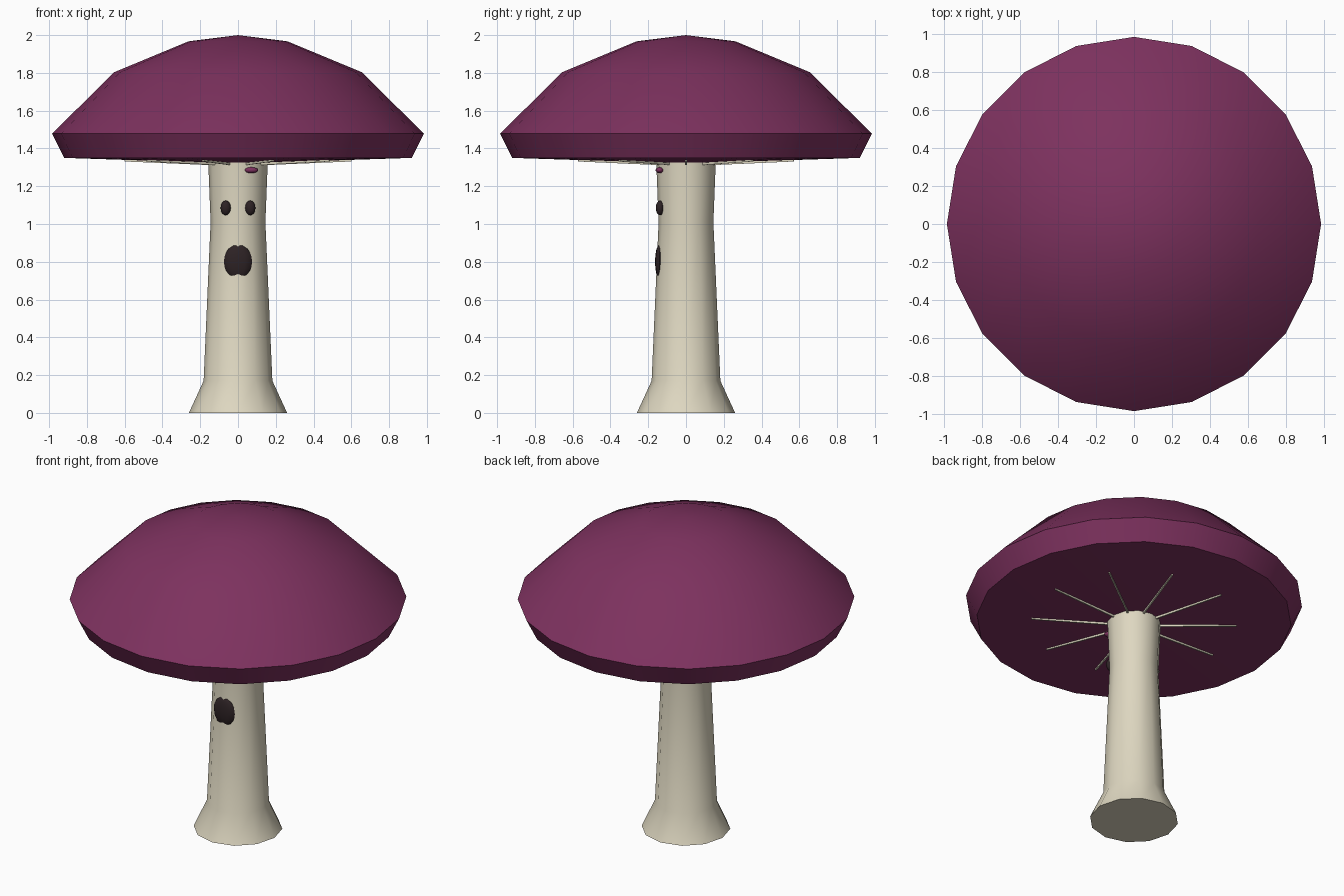
import bpy, bmesh, math
from mathutils import Matrix, Vector

if "Cube" in bpy.data.objects:
    bpy.data.objects.remove(bpy.data.objects["Cube"])


def material(name, rgb):
    m = bpy.data.materials.new(name)
    m.diffuse_color = (*rgb, 1)
    m.use_nodes = True
    m.node_tree.nodes["Principled BSDF"].inputs["Base Color"].default_value = m.diffuse_color
    return m


PURPLE = material("plum purple", (0.205, 0.031, 0.113))
CREAM = material("cream", (0.73, 0.68, 0.53))
DARK = material("dark brown", (0.026, 0.016, 0.018))


def finish(bm, name, mat, angle=None):
    bmesh.ops.recalc_face_normals(bm, faces=bm.faces[:])
    me = bpy.data.meshes.new(name)
    bm.to_mesh(me)
    bm.free()
    me.materials.append(mat)
    ob = bpy.data.objects.new(name, me)
    bpy.context.collection.objects.link(ob)
    if angle is not None:
        bpy.ops.object.select_all(action='DESELECT')
        ob.select_set(True)
        bpy.context.view_layer.objects.active = ob
        bpy.ops.object.shade_smooth_by_angle(angle=math.radians(angle))
    return ob


def lathe(name, profile, sides, mat, angle):
    """Revolve (radius, z) points; radius 0 closes to a point."""
    bm = bmesh.new()
    rings = []
    for r, z in profile:
        if r == 0:
            rings.append([bm.verts.new((0, 0, z))] * sides)
        else:
            rings.append([bm.verts.new((r * math.cos(2 * math.pi * i / sides),
                                        r * math.sin(2 * math.pi * i / sides), z))
                          for i in range(sides)])
    for a, b in zip(rings, rings[1:]):
        for i in range(sides):
            j = (i + 1) % sides
            bm.faces.new(list(dict.fromkeys((a[i], a[j], b[j], b[i]))))
    return finish(bm, name, mat, angle)


def blob(name, centre, radii, mat, segments=12, rings=8):
    """Flattened ball pressed into the stem."""
    bm = bmesh.new()
    mtx = Matrix.Translation(Vector(centre)) @ Matrix.Diagonal((*radii, 1))
    bmesh.ops.create_uvsphere(bm, u_segments=segments, v_segments=rings,
                              radius=1, matrix=mtx)
    return finish(bm, name, mat, 60)


# Cap: low dome, turned-in rim, shallow underside
lathe("cap", [(0, 2.0), (0.262, 1.967), (0.657, 1.803), (0.984, 1.478),
              (0.92, 1.35), (0, 1.32)], 20, PURPLE, 35)

# Stem: flared foot, narrow waist
lathe("stem", [(0, 0), (0.26, 0), (0.182, 0.17), (0.145, 1.01),
               (0.158, 1.34), (0, 1.34)], 12, CREAM, 40)

# Gills: ten thin blades under the cap
bm = bmesh.new()
for k in range(10):
    rot = Matrix.Rotation(math.radians(36 * k), 4, 'Z')
    box = bmesh.ops.create_cube(bm, size=1)["verts"]
    for v in box:
        outer = v.co.x > 0
        low = 1.331 if outer else 1.311
        v.co = rot @ Vector((0.6 if outer else 0.13, 0.009 * v.co.y,
                             low if v.co.z < 0 else low + 0.02))
finish(bm, "gills", CREAM)

# Face
for side, label in ((-1, "left"), (1, "right")):
    blob(label + "_eye", (side * 0.065, -0.138, 1.085), (0.027, 0.022, 0.039), DARK)
blob("mouth", (0, -0.139, 0.80), (0.075, 0.025, 0.093), DARK)

# Small purple spot near the top of the stem
blob("stem_spot", (0.07, -0.139, 1.285), (0.037, 0.022, 0.016), PURPLE)
